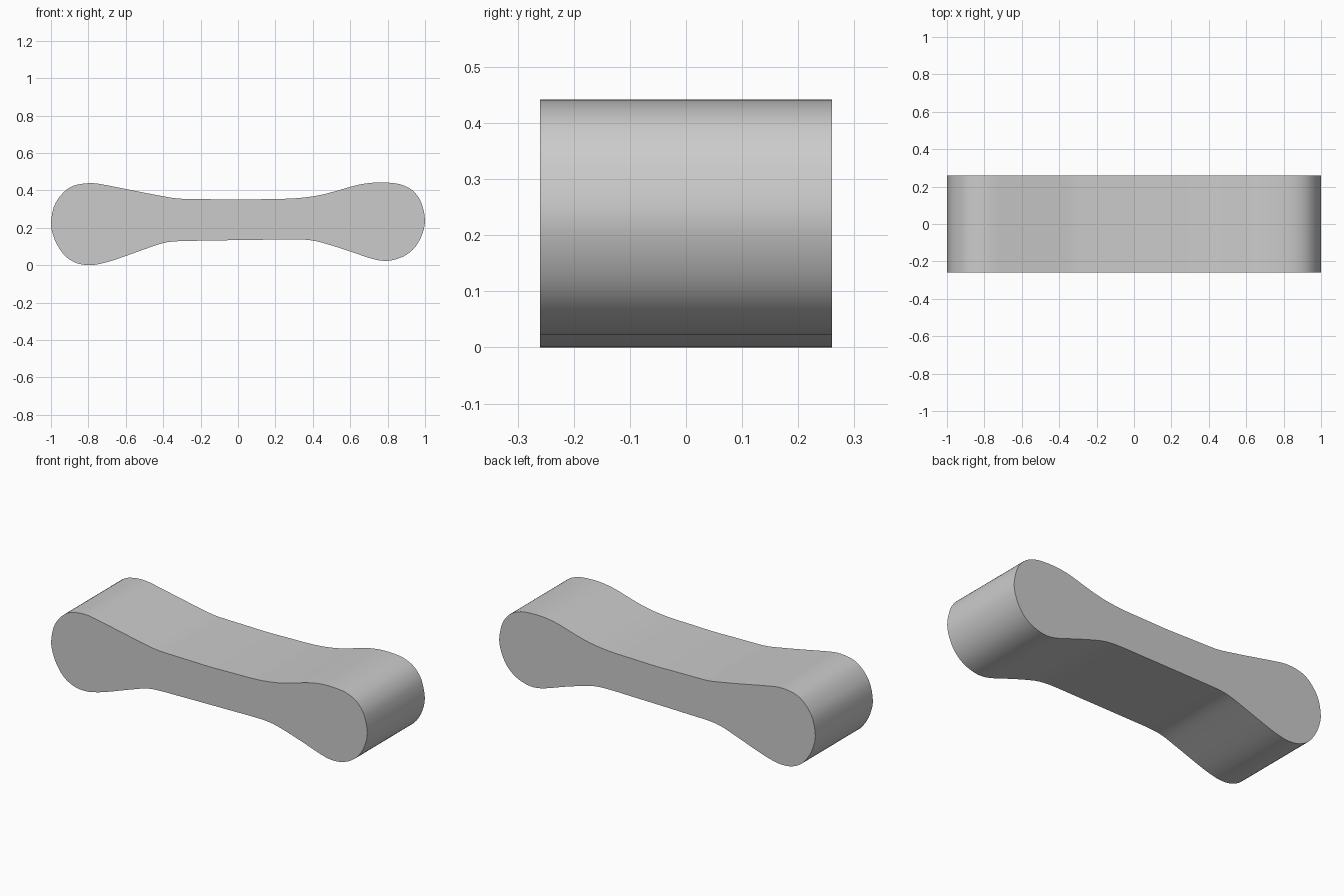
import bpy, bmesh, math
from mathutils import Vector

if "Cube" in bpy.data.objects:
    bpy.data.objects.remove(bpy.data.objects["Cube"])

HALF_DEPTH = 0.26

# Dog-bone outline (x, z), clockwise from the left end
top = [(-1, .225), (-.985, .31), (-.95, .37), (-.9, .415), (-.84, .434), (-.77, .438),
       (-.69, .425), (-.55, .397), (-.42, .372), (-.33, .357), (-.25, .354), (-.12, .352),
       (0, .35), (.15, .353), (.3, .357), (.42, .371), (.52, .395), (.62, .424),
       (.7, .439), (.78, .442), (.86, .434), (.92, .409), (.96, .37), (.985, .32)]
bottom = [(1, .238), (.985, .165), (.95, .1), (.9, .055), (.84, .03), (.78, .023),
          (.71, .036), (.58, .08), (.45, .12), (.38, .134), (.3, .138), (.15, .136),
          (0, .134), (-.18, .131), (-.32, .128), (-.4, .118), (-.5, .085), (-.64, .035),
          (-.72, .011), (-.79, 0), (-.86, .01), (-.92, .045), (-.965, .105), (-.99, .165)]


def smooth_loop(points, steps):
    """Closed Catmull-Rom curve through the points."""
    pts = [Vector(p) for p in points]
    n, out = len(pts), []
    for i in range(n):
        a, b, c, d = (pts[(i + k) % n] for k in (-1, 0, 1, 2))
        for s in range(steps):
            t = s / steps
            out.append(0.5 * (2 * b + (c - a) * t + (2 * a - 5 * b + 4 * c - d) * t ** 2
                              + (3 * b - a - 3 * c + d) * t ** 3))
    return out


# Bone block: outline face pulled straight through the depth
bm = bmesh.new()
verts = [bm.verts.new((p.x, -HALF_DEPTH, max(p.y, 0))) for p in smooth_loop(top + bottom, 3)]
face = bm.faces.new(verts)
ext = bmesh.ops.extrude_face_region(bm, geom=[face], use_keep_orig=True)
moved = [g for g in ext["geom"] if isinstance(g, bmesh.types.BMVert)]
bmesh.ops.translate(bm, verts=moved, vec=(0, 2 * HALF_DEPTH, 0))
bmesh.ops.recalc_face_normals(bm, faces=bm.faces)

mesh = bpy.data.meshes.new("bone_block")
bm.to_mesh(mesh)
bm.free()
bone = bpy.data.objects.new("bone_block", mesh)
bpy.context.collection.objects.link(bone)

# Smooth rim with crisp flat sides
bpy.context.view_layer.objects.active = bone
bone.select_set(True)
bpy.ops.object.shade_smooth_by_angle(angle=math.radians(35))
